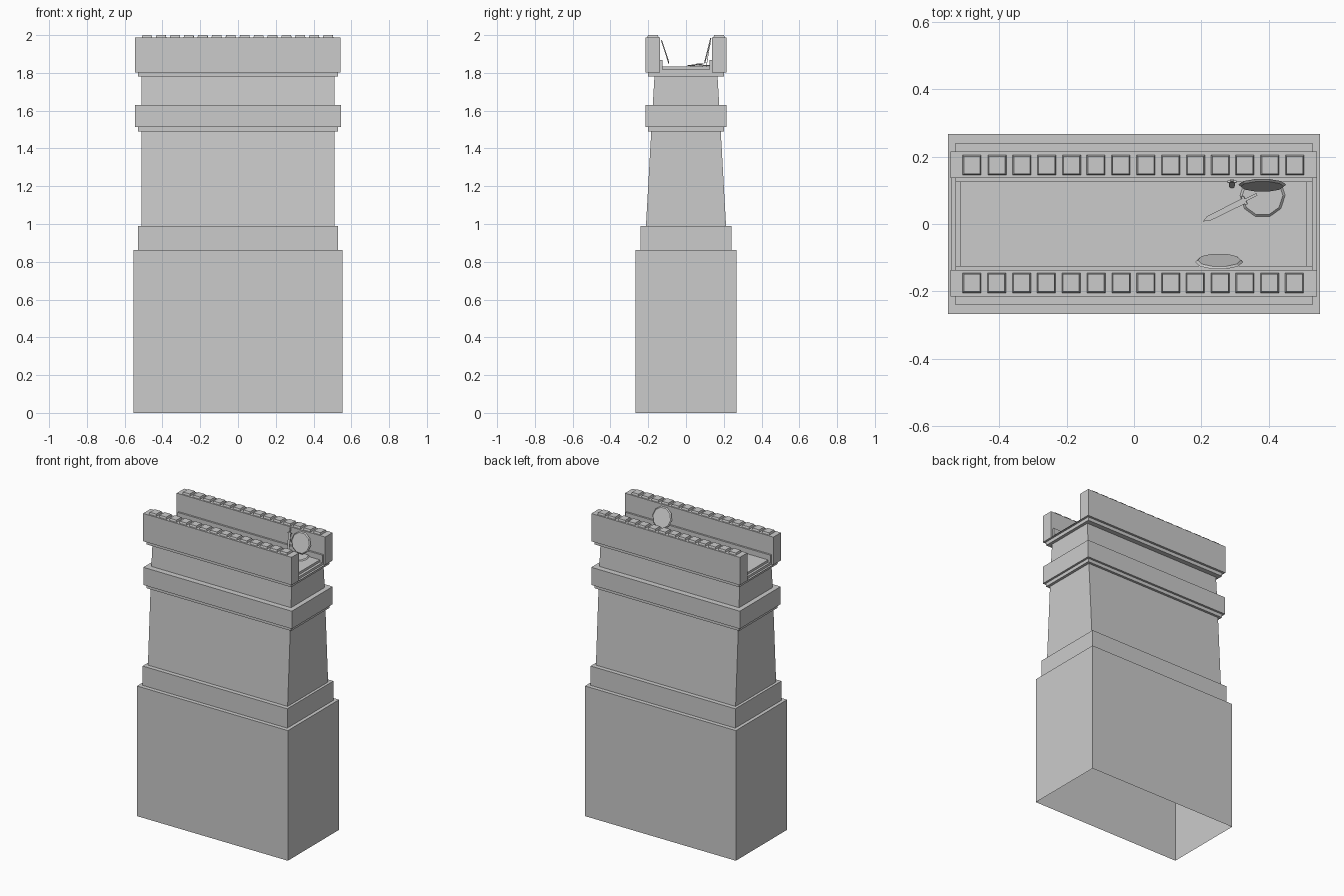
import bpy, bmesh, math, random
from mathutils import Matrix, Vector

if "Cube" in bpy.data.objects:
    bpy.data.objects.remove(bpy.data.objects["Cube"])

random.seed(4)


def finish(name, bm):
    bmesh.ops.recalc_face_normals(bm, faces=bm.faces)
    me = bpy.data.meshes.new(name)
    bm.to_mesh(me)
    bm.free()
    ob = bpy.data.objects.new(name, me)
    bpy.context.collection.objects.link(ob)
    return ob


def add_box(bm, x0, x1, y0, y1, z0, z1, inset=0.0):
    """Box with an optionally narrowed top."""
    rings = []
    for z, i in ((z0, 0), (z1, inset)):
        rings.append([bm.verts.new(p) for p in ((x0 + i, y0 + i, z), (x1 - i, y0 + i, z),
                                                (x1 - i, y1 - i, z), (x0 + i, y1 - i, z))])
    bm.faces.new(rings[0])
    bm.faces.new(rings[1])
    for k in range(4):
        n = (k + 1) % 4
        bm.faces.new((rings[0][k], rings[0][n], rings[1][n], rings[1][k]))


# Wall body: stacked rectangular rings, open underneath
profile = [(.553, .268, 0), (.553, .268, .862), (.53, .241, .862), (.53, .241, .99),
           (.512, .212, .99), (.512, .184, 1.49), (.53, .2, 1.49), (.53, .2, 1.513),
           (.544, .214, 1.513), (.544, .214, 1.63), (.512, .176, 1.63), (.51, .167, 1.78),
           (.53, .2, 1.78), (.53, .2, 1.803), (.544, .214, 1.803)]
bm = bmesh.new()
prev = None
for hx, hy, z in profile:
    ring = [bm.verts.new((sx * hx, sy * hy, z)) for sx, sy in ((-1, -1), (1, -1), (1, 1), (-1, 1))]
    if prev:
        for k in range(4):
            n = (k + 1) % 4
            bm.faces.new((prev[k], prev[n], ring[n], ring[k]))
    prev = ring
bm.faces.new(prev)
finish("wall_body", bm)

# Walkway floor
bm = bmesh.new()
add_box(bm, -.53, .53, -.136, .136, 1.803, 1.818)
add_box(bm, -.515, .513, -.124, .124, 1.818, 1.833)
finish("walkway_floor", bm)

# Parapets, inner kerbs and coping blocks on both sides
for side, label in ((-1, "front"), (1, "back")):
    bm = bmesh.new()
    ya, yb = sorted((side * .137, side * .215))
    add_box(bm, -.545, .543, ya, yb, 1.803, 1.987)
    finish(label + "_parapet", bm)

    bm = bmesh.new()
    ya, yb = sorted((side * .125, side * .138))
    add_box(bm, -.53, .53, ya, yb, 1.803, 1.868)
    finish(label + "_kerb", bm)

    bm = bmesh.new()
    for i in range(14):
        cx = -.481 + i * .0737 + random.uniform(-.001, .001)
        cy = side * .175
        add_box(bm, cx - .028, cx + .028, cy - .03, cy + .03, 1.985, 2.0, .004)
    finish(label + "_coping_blocks", bm)


def shield(name, loc, tilt, radius=.067):
    """Ten-sided shallow plate with a bevelled front; tilt turns it about x."""
    bm = bmesh.new()
    bmesh.ops.create_cone(bm, cap_ends=True, segments=10, radius1=radius,
                          radius2=radius * .9, depth=.006)
    bmesh.ops.transform(bm, verts=bm.verts, matrix=Matrix.Translation(loc) @
                        Matrix.Rotation(math.radians(tilt), 4, 'X') @
                        Matrix.Rotation(math.radians(18), 4, 'Z'))
    return finish(name, bm)


shield("back_leaning_shield", (.381, .114, 1.914), 76, .071)
shield("front_leaning_shield", (.253, -.11, 1.912), -72, .071)
shield("fallen_shield", (.382, .085, 1.838), 2)


def sword(name, tip, pommel):
    """Flat tapered blade, cross guard and grip aligned from pommel to tip."""
    tip, pommel = Vector(tip), Vector(pommel)
    axis = tip - pommel
    length = axis.length
    bm = bmesh.new()
    outline = [(-.009, .25), (.009, .25), (.008, .9), (0, 1), (-.008, .9)]
    lower = bm.faces.new([bm.verts.new((x, -.0015, t * length)) for x, t in outline])
    out = bmesh.ops.extrude_face_region(bm, geom=[lower])
    bmesh.ops.translate(bm, vec=(0, .003, 0),
                        verts=[v for v in out['geom'] if isinstance(v, bmesh.types.BMVert)])
    add_box(bm, -.014, .014, -.003, .003, length * .21, length * .25)
    add_box(bm, -.004, .004, -.003, .003, 0, length * .21)
    z = axis.normalized()
    y = (Vector((0, 0, 1)) if abs(z.z) < .7 else Vector((0, 1, 0)))
    x = y.cross(z).normalized()
    y = z.cross(x)
    rot = Matrix((x, y, z)).transposed().to_4x4()
    bmesh.ops.transform(bm, verts=bm.verts, matrix=Matrix.Translation(pommel) @ rot)
    return finish(name, bm)


# Swords: one lying across the fallen shield, one leaning on the parapet
sword("fallen_sword", (.205, .008, 1.838), (.365, .088, 1.848))
sword("leaning_sword", (.291, .108, 1.835), (.291, .131, 1.985))
